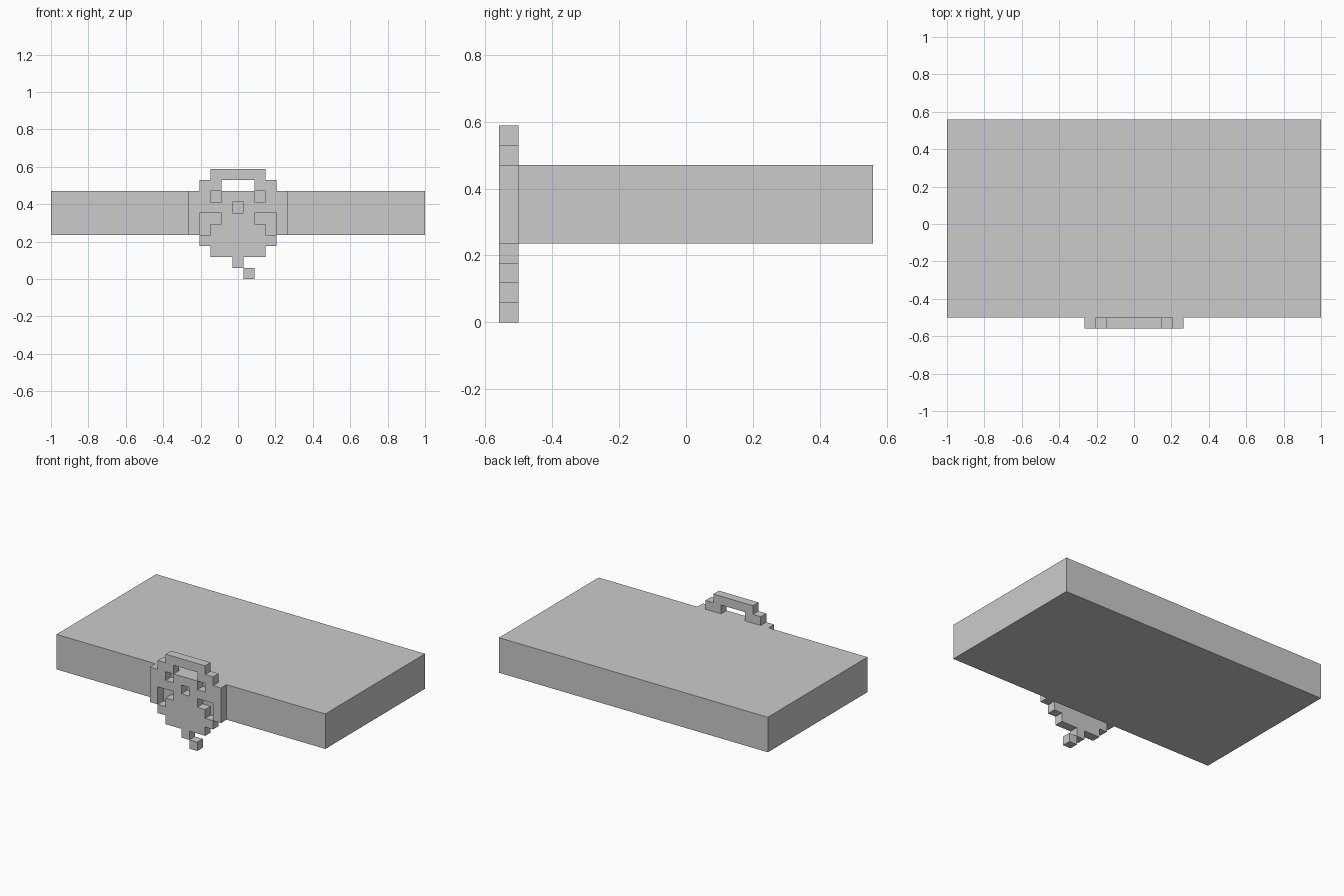
import bpy
import bmesh

if "Cube" in bpy.data.objects:
    bpy.data.objects.remove(bpy.data.objects["Cube"])

U = 1 / 17            # one block
FRONT = -9.5 * U      # front of the ornament
BACK = FRONT + U      # front of the slab

# Block pattern of the ornament, top row first
ROWS = [
    "..#####..",
    ".##...##.",
    "##.###.##",
    "####.####",
    "#..###..#",
    "#.#####.#",
    ".#######.",
    "..#####..",
    "....#....",
    ".....#...",
]


def finish(bm, name):
    mesh = bpy.data.meshes.new(name)
    bm.to_mesh(mesh)
    bm.free()
    obj = bpy.data.objects.new(name, mesh)
    bpy.context.collection.objects.link(obj)
    return obj


# Wide flat slab
bm = bmesh.new()
bmesh.ops.create_cube(bm, size=1)
for v in bm.verts:
    v.co.x *= 2
    v.co.y = v.co.y * 18 * U + BACK + 9 * U
    v.co.z = v.co.z * 4 * U + 6 * U
finish(bm, "slab")

# Block ornament on the front, with walls only on exposed block sides
cells = {(c - 4.5, 9 - r) for r, row in enumerate(ROWS)
         for c, ch in enumerate(row) if ch == "#"}
bm = bmesh.new()


def quad(*points):
    bm.faces.new([bm.verts.new(p) for p in points])


for x, z in sorted(cells):
    corners = [(x * U, z * U), ((x + 1) * U, z * U),
               ((x + 1) * U, (z + 1) * U), (x * U, (z + 1) * U)]
    quad(*[(a, FRONT, b) for a, b in corners])
    quad(*[(a, BACK, b) for a, b in reversed(corners)])
    for i, (dx, dz) in enumerate([(0, -1), (1, 0), (0, 1), (-1, 0)]):
        if (x + dx, z + dz) not in cells:
            (ax, az), (bx, bz) = corners[i], corners[(i + 1) % 4]
            quad((bx, FRONT, bz), (ax, FRONT, az),
                 (ax, BACK, az), (bx, BACK, bz))
bmesh.ops.remove_doubles(bm, verts=bm.verts, dist=1e-4)
finish(bm, "front_ornament")
